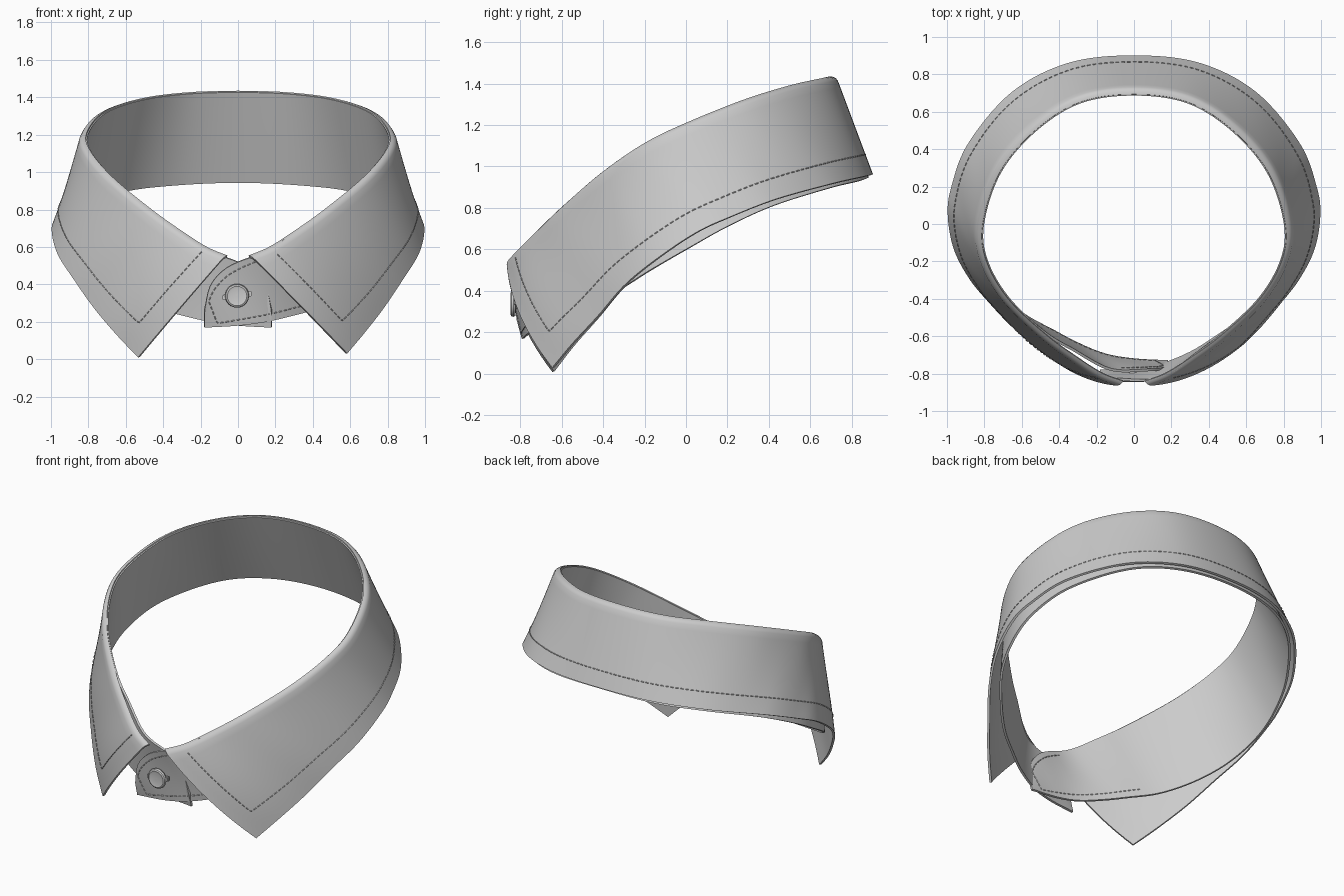
import bpy, bmesh, math
from mathutils import Vector as V

if "Cube" in bpy.data.objects:
    bpy.data.objects.remove(bpy.data.objects["Cube"])

# Guide curves for the right half, from centre back to centre front
FOLD = [(0, .715, 1.44), (.3, .67, 1.43), (.55, .51, 1.395), (.74, .28, 1.325), (.83, 0, 1.215),
        (.81, -.2, 1.12), (.69, -.41, .98), (.48, -.61, .81), (.3, -.74, .685), (.17, -.82, .605), (.06, -.86, .56)]
HEM = [(0, .895, .96), (.35, .855, .95), (.65, .70, .915), (.88, .43, .84), (.97, .2, .75), (.99, .05, .68),
       (.96, -.13, .56), (.88, -.29, .43), (.78, -.42, .28), (.68, -.54, .15), (.58, -.64, .03)]
BAND_TOP = FOLD[:-2] + [(.17, -.815, .595), (.08, -.835, .55), (0, -.835, .52), (-.08, -.83, .475),
                        (-.15, -.825, .39), (-.18, -.81, .26)]
BAND_LOW = [(0, .875, .945), (.35, .835, .93), (.62, .69, .895), (.84, .42, .81), (.93, .2, .71), (.94, .02, .61),
            (.88, -.17, .50), (.76, -.33, .40), (.6, -.49, .32), (.43, -.61, .27), (.3, -.69, .235),
            (.15, -.75, .20), (0, -.775, .18), (-.18, -.785, .17)]


def curve(points):
    """Smooth curve through the points, returned as a function of arc length 0..1."""
    p = [V(q) for q in points]
    p = [V((-p[1].x, p[1].y, p[1].z))] + p + [2 * p[-1] - p[-2]]
    d = []
    for i in range(1, len(p) - 2):
        a, b, c, e = p[i - 1:i + 3]
        for k in range(16):
            t = k / 16
            d.append(.5 * (2 * b + (c - a) * t + (2 * a - 5 * b + 4 * c - e) * t * t
                           + (3 * b - a - 3 * c + e) * t ** 3))
    d.append(p[-2])
    L = [0]
    for a, b in zip(d, d[1:]):
        L.append(L[-1] + (b - a).length)

    def at(t):
        x = min(max(t, 0), 1) * L[-1]
        i = 0
        while i < len(L) - 2 and L[i + 1] < x:
            i += 1
        return d[i].lerp(d[i + 1], (x - L[i]) / (L[i + 1] - L[i]))
    return at


fold, hem, top, low = map(curve, (FOLD, HEM, BAND_TOP, BAND_LOW))


def outward(p):
    return V((p.x, p.y, 0)).normalized()


def leaf_at(t, s):
    a = abs(t)
    f = fold(a)
    p = f.lerp(hem(a), s)
    roll = max(0, 1 - s / .06) ** 2
    p += outward(f) * (.05 * a ** 4 * 4 * s * (1 - s) - .022 * roll)
    p.z -= .012 * roll
    if t < 0:
        p.x = -p.x + .05 * a ** 8 * s
        p.z -= .02 * a ** 8 * s
    return p


def band_at(t, s):
    a = abs(t)
    u = top(a)
    k = max(0, min(1, (.85 - a) / .1))
    p = (u - outward(u) * .022 * k - V((0, 0, .012 * k))).lerp(low(a), s)
    if t < 0:                      # underlap end tucks behind the overlap
        e = max(0, min(1, (a - .65) / .2))
        p.x = -p.x
        p.y += .05 * e * e * (3 - 2 * e)
    return p


def finish(name, bm, angle=35, thick=0):
    bmesh.ops.recalc_face_normals(bm, faces=bm.faces)
    me = bpy.data.meshes.new(name)
    bm.to_mesh(me)
    bm.free()
    ob = bpy.data.objects.new(name, me)
    bpy.context.collection.objects.link(ob)
    bpy.ops.object.select_all(action='DESELECT')
    ob.select_set(True)
    bpy.context.view_layer.objects.active = ob
    if thick:
        m = ob.modifiers.new("thickness", 'SOLIDIFY')
        m.thickness, m.offset = thick, 0
        bpy.ops.object.modifier_apply(modifier=m.name)
    bpy.ops.object.shade_smooth_by_angle(angle=math.radians(angle))
    return ob


def sheet(name, at, rows, n=90, thick=.014):
    bm = bmesh.new()
    g = [[bm.verts.new(at(i / n, s)) for i in range(-n, n + 1)] for s in rows]
    for a, b in zip(g, g[1:]):
        for i in range(2 * n):
            bm.faces.new((a[i], a[i + 1], b[i + 1], b[i]))
    return finish(name, bm, 35, thick)


# Turned-down collar leaf and the stand band inside it
sheet("collar_leaf", leaf_at, [0, .008, .02, .035, .06] + [.06 + .94 * i / 14 for i in range(1, 15)])
sheet("collar_band", band_at, [i / 12 for i in range(13)])


# Stitching: short raised threads following a path on a sheet
def stitches(name, at, corners, lift, dash=.016, gap=.012, r=.0028):
    path = []
    for (t0, s0), (t1, s1) in zip(corners, corners[1:]):
        path += [(t0 + (t1 - t0) * k / 400, s0 + (s1 - s0) * k / 400) for k in range(400)]
    pts = []
    for t, s in path:
        p = at(t, s)
        du = at(t + .004, s) - at(t - .004, s)
        dv = at(t, s + .01) - at(t, s - .01)
        n = du.cross(dv).normalized()
        if n.dot(outward(p)) < 0:
            n = -n
        pts.append((p + n * lift, n))
    bm = bmesh.new()
    start, run, on = pts[0], 0, True
    for a, b in zip(pts, pts[1:]):
        run += (b[0] - a[0]).length
        if run < (dash if on else gap):
            continue
        if on:
            p, q, n = start[0], b[0], b[1]
            w = (q - p).cross(n).normalized() * r
            h = n * r
            ends = [[bm.verts.new(c + o) for o in (w, h, -w, -h)] for c in (p, q)]
            for i in range(4):
                j = (i + 1) % 4
                bm.faces.new((ends[0][i], ends[0][j], ends[1][j], ends[1][i]))
            bm.faces.new(ends[0])
            bm.faces.new(ends[1][::-1])
        start, run, on = b, 0, not on
    finish(name, bm)


stitches("leaf_stitching", leaf_at, [(-.955, .06), (-.955, .8), (0, .8), (.955, .8), (.955, .06)], .008)
stitches("overlap_stitching", band_at, [(.78, .9), (.975, .88), (.975, .15), (.86, .08)], .008)
stitches("underlap_stitching", band_at, [(-.75, .9), (-.975, .88), (-.975, .15), (-.86, .08)], -.008)

# Button: turned disc with a soft rim, facing the front
bm = bmesh.new()
prof = [(.001, .024), (.04, .023), (.052, .026), (.06, .022), (.064, .012), (.06, .002), (.03, 0), (.02, -.03)]
C, N = V((-.005, -.82, .34)), 40
rings = [[bm.verts.new(C + V((r * math.cos(2 * math.pi * i / N), -h, r * math.sin(2 * math.pi * i / N) - h * .1)))
          for i in range(N)] for r, h in prof]
for a, b in zip(rings, rings[1:]):
    for i in range(N):
        j = (i + 1) % N
        bm.faces.new((a[i], a[j], b[j], b[i]))
bm.faces.new(rings[0])
bm.faces.new(rings[-1])
finish("button", bm)

# Buttonhole welt peeking out on both sides of the button
bm = bmesh.new()
bmesh.ops.create_cube(bm, size=1)
for v in bm.verts:
    v.co = C + V((v.co.x * .155, v.co.y * .02, v.co.z * .03 + v.co.x * .02))
bmesh.ops.bevel(bm, geom=bm.edges[:], offset=.004, segments=2, affect='EDGES')
finish("buttonhole", bm)
